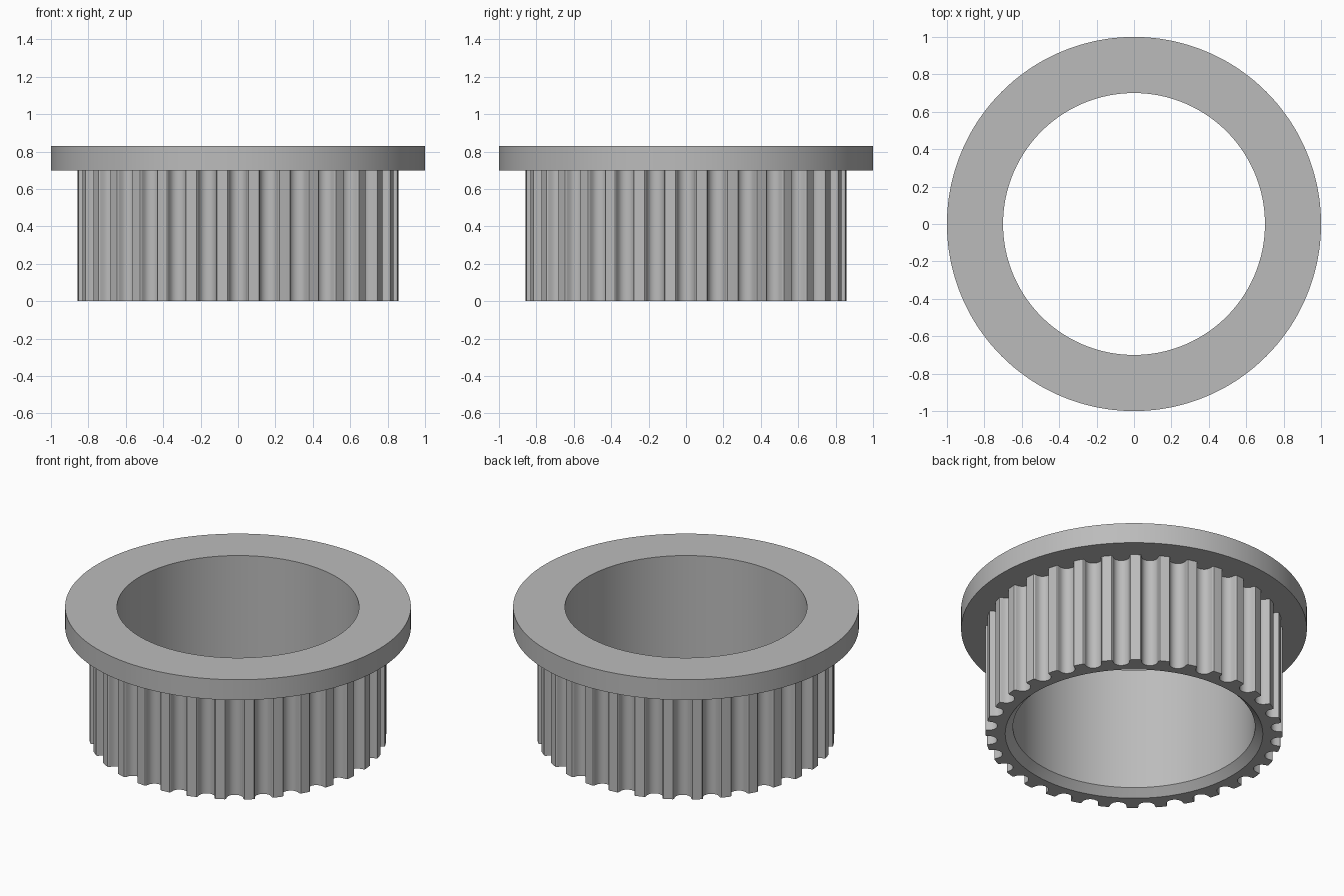
import bpy, bmesh, math

cube = bpy.data.objects.get("Cube")
if cube:
    bpy.data.objects.remove(cube, do_unlink=True)

TEETH = 32
HUB_R, FLANGE_R, BORE_R = 0.86, 1.0, 0.70
HUB_TOP, TOP = 0.70, 0.83
CHAMFER = 0.045
GROOVE_R, GROOVE_CENTRE = 0.048, 0.843

# Plain grey metal
grey = bpy.data.materials.new("grey metal")
grey.use_nodes = True
colour = (0.50, 0.50, 0.50, 1)
grey.diffuse_color = colour
grey.node_tree.nodes["Principled BSDF"].inputs["Base Color"].default_value = colour


def groove_profile():
    """One rounded groove as (sideways offset, radius) points, plus the tooth top."""
    arc = [math.pi * (i / 10 - 0.5) for i in range(11)]
    points = [(-0.056, HUB_R), (-0.051, 0.855)]
    points += [(GROOVE_R * math.sin(a), GROOVE_CENTRE - GROOVE_R * math.cos(a)) for a in arc]
    points += [(0.051, 0.855), (0.056, HUB_R)]
    points.append((math.pi * HUB_R / TEETH, HUB_R))
    return points


# Toothed outline, repeated around the axis
outline = []
for tooth in range(TEETH):
    for offset, radius in groove_profile():
        angle = math.tau * tooth / TEETH + offset / radius
        outline.append((radius * math.cos(angle), radius * math.sin(angle)))
count = len(outline)


def circle(radius):
    return [(radius * math.cos(math.tau * (i - 7) / count),
             radius * math.sin(math.tau * (i - 7) / count)) for i in range(count)]


# Loft up the teeth, around the flange, down the bore and out over the chamfer
sections = [
    (outline, 0),
    (outline, HUB_TOP),
    (circle(FLANGE_R), HUB_TOP),
    (circle(FLANGE_R), TOP),
    (circle(BORE_R), TOP),
    (circle(BORE_R), CHAMFER),
    (circle(BORE_R + CHAMFER), 0),
]
bm = bmesh.new()
rings = [[bm.verts.new((x, y, z)) for x, y in ring] for ring, z in sections]
for lower, upper in zip(rings, rings[1:] + rings[:1]):
    for i in range(count):
        j = (i + 1) % count
        bm.faces.new((lower[i], lower[j], upper[j], upper[i]))
bmesh.ops.recalc_face_normals(bm, faces=bm.faces)

mesh = bpy.data.meshes.new("flanged_toothed_ring")
bm.to_mesh(mesh)
bm.free()
mesh.materials.append(grey)
ring = bpy.data.objects.new("flanged_toothed_ring", mesh)
bpy.context.collection.objects.link(ring)

# Smooth curved walls, keep the rims crisp
bpy.ops.object.select_all(action="DESELECT")
ring.select_set(True)
bpy.context.view_layer.objects.active = ring
bpy.ops.object.shade_smooth_by_angle(angle=math.radians(30))
